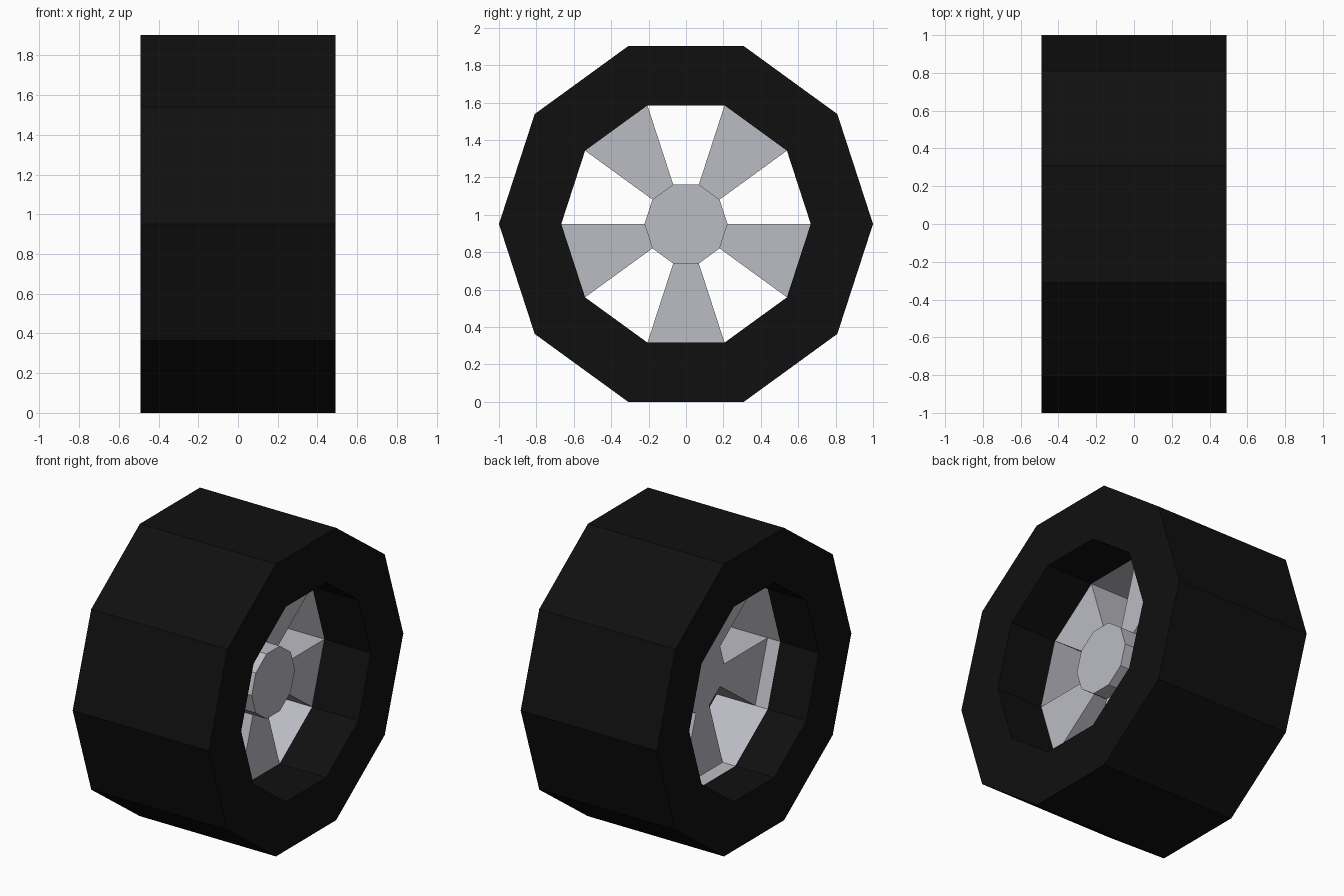
import bpy, bmesh, math

if "Cube" in bpy.data.objects:
    bpy.data.objects.remove(bpy.data.objects["Cube"])

N = 10                       # sides of the wheel
CZ = math.cos(math.radians(18))   # axle height
R_OUT, R_RIM, R_HUB = 1.0, 0.667, 0.222
X_SIDE = 0.49                # half width of tyre
RIM_BACK, SPOKE_BACK, SPOKE_FRONT, HUB_FRONT = -0.21, -0.12, 0.155, 0.254


def material(name, rgb):
    m = bpy.data.materials.new(name)
    m.diffuse_color = (*rgb, 1)
    m.use_nodes = True
    m.node_tree.nodes["Principled BSDF"].inputs["Base Color"].default_value = m.diffuse_color
    return m


rubber = material("black rubber", (0.005, 0.005, 0.005))
metal = material("grey metal", (0.5, 0.5, 0.55))


def is_spoke(i):
    return i % 2 == 1        # every second segment carries a spoke


def pt(x, r, i):
    a = math.tau * i / N
    return (x, r * math.cos(a), CZ + r * math.sin(a))


def face(bm, pts):
    bm.faces.new([bm.verts.new(p) for p in pts])


def strip(bm, a, b, i):
    """One segment of a band swept between profile points a and b."""
    face(bm, [pt(*a, i), pt(*b, i), pt(*b, i + 1), pt(*a, i + 1)])


def finish(bm, name, mat):
    bmesh.ops.remove_doubles(bm, verts=bm.verts, dist=1e-5)
    me = bpy.data.meshes.new(name)
    bm.to_mesh(me)
    bm.free()
    me.materials.append(mat)
    ob = bpy.data.objects.new(name, me)
    bpy.context.collection.objects.link(ob)


# Tyre: open-profile ring, its middle inner band belongs to the rim
profile = [(SPOKE_FRONT, R_RIM), (X_SIDE, R_RIM), (X_SIDE, R_OUT),
           (-X_SIDE, R_OUT), (-X_SIDE, R_RIM), (RIM_BACK, R_RIM)]
bm = bmesh.new()
for i in range(N):
    for a, b in zip(profile, profile[1:]):
        strip(bm, b, a, i)
finish(bm, "tyre", rubber)

# Rim: inner metal band, open where the spokes join it
bm = bmesh.new()
for i in range(N):
    strip(bm, (SPOKE_FRONT, R_RIM), (SPOKE_BACK, R_RIM), i) if not is_spoke(i) else None
    strip(bm, (SPOKE_BACK, R_RIM), (RIM_BACK, R_RIM), i)
for f in bm.faces:           # make the band face the axle
    f.normal_update()
    c = f.calc_center_median()
    if f.normal.y * c.y + f.normal.z * (c.z - CZ) > 0:
        f.normal_flip()
finish(bm, "rim", metal)

# Hub and spokes: one closed-looking star with a raised hub cap
bm = bmesh.new()
face(bm, [pt(HUB_FRONT, R_HUB, i) for i in range(N)])
face(bm, [pt(SPOKE_BACK, R_HUB, i) for i in reversed(range(N))])
for i in range(N):
    strip(bm, (SPOKE_FRONT, R_HUB), (HUB_FRONT, R_HUB), i)
    if not is_spoke(i):
        strip(bm, (SPOKE_BACK, R_HUB), (SPOKE_FRONT, R_HUB), i)
        continue
    strip(bm, (SPOKE_FRONT, R_RIM), (SPOKE_FRONT, R_HUB), i)
    strip(bm, (SPOKE_BACK, R_HUB), (SPOKE_BACK, R_RIM), i)
    for k in (i, i + 1):     # spoke flanks
        face(bm, [pt(SPOKE_BACK, R_HUB, k), pt(SPOKE_FRONT, R_HUB, k),
                  pt(SPOKE_FRONT, R_RIM, k), pt(SPOKE_BACK, R_RIM, k)])
bmesh.ops.remove_doubles(bm, verts=bm.verts, dist=1e-5)
bmesh.ops.recalc_face_normals(bm, faces=bm.faces)
# keep the hub cap pointing outward (+x)
bm.faces.ensure_lookup_table()
cap = max(bm.faces, key=lambda f: f.calc_center_median().x)
if cap.normal.x < 0:
    bmesh.ops.reverse_faces(bm, faces=bm.faces)
finish(bm, "hub_and_spokes", metal)
